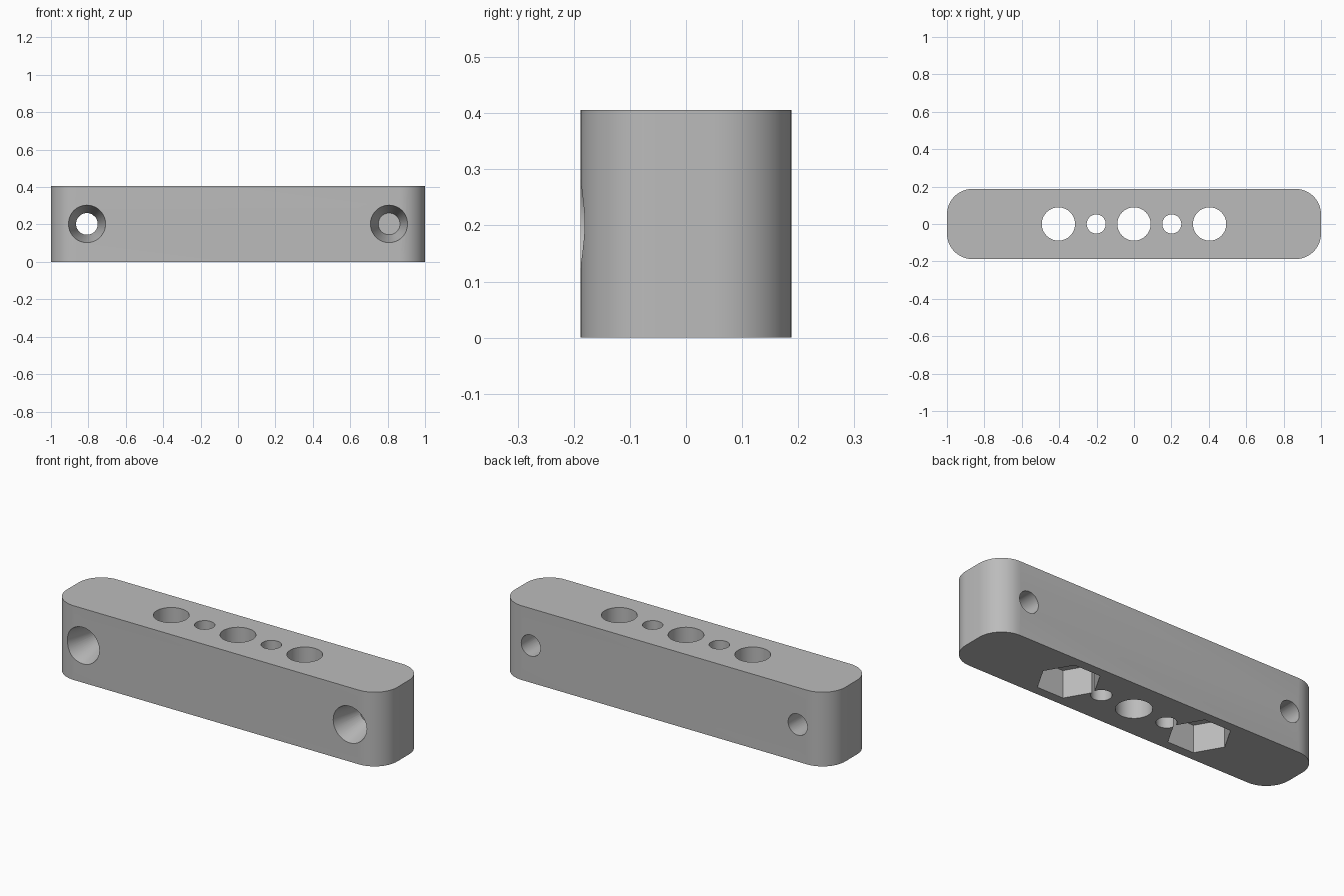
import bpy, bmesh, math
from mathutils import Matrix

cube = bpy.data.objects.get("Cube")
if cube:
    bpy.data.objects.remove(cube)

LENGTH, DEPTH, HEIGHT, CORNER = 2.0, 0.376, 0.406, 0.137

grey = bpy.data.materials.new("plain grey")
grey.use_nodes = True
grey.diffuse_color = (0.5, 0.5, 0.5, 1)
grey.node_tree.nodes["Principled BSDF"].inputs["Base Color"].default_value = (0.5, 0.5, 0.5, 1)


def add_object(name, bm):
    mesh = bpy.data.meshes.new(name)
    bm.normal_update()
    bm.to_mesh(mesh)
    bm.free()
    mesh.materials.append(grey)
    obj = bpy.data.objects.new(name, mesh)
    bpy.context.collection.objects.link(obj)
    return obj


# Bar: a box with its four upright edges rounded
bm = bmesh.new()
bmesh.ops.create_cube(bm, size=1)
bmesh.ops.scale(bm, vec=(LENGTH, DEPTH, HEIGHT), verts=bm.verts)
bmesh.ops.translate(bm, vec=(0, 0, HEIGHT / 2), verts=bm.verts)
upright = [e for e in bm.edges if abs(e.verts[0].co.z - e.verts[1].co.z) > 0.1]
bmesh.ops.bevel(bm, geom=upright, offset=CORNER, segments=12, profile=0.5, affect='EDGES')
bar = add_object("mounting_bar", bm)


def cut(name, start, r1, r2, length, sides=48, axis='Z'):
    """Cut a straight or tapered hole that runs from start along +z or +y."""
    bm = bmesh.new()
    bmesh.ops.create_cone(bm, cap_ends=True, segments=sides,
                          radius1=r1, radius2=r2, depth=length)
    bmesh.ops.translate(bm, vec=(0, 0, length / 2), verts=bm.verts)
    if sides == 6:  # corners point along the bar
        turn = math.atan2(bm.verts[:][0].co.y, bm.verts[:][0].co.x)
        bmesh.ops.rotate(bm, matrix=Matrix.Rotation(-turn, 3, 'Z'), verts=bm.verts)
    if axis == 'Y':
        bmesh.ops.rotate(bm, matrix=Matrix.Rotation(-math.pi / 2, 3, 'X'), verts=bm.verts)
    bmesh.ops.translate(bm, vec=start, verts=bm.verts)
    cutter = add_object(name, bm)
    cutter.hide_render = True
    mod = bar.modifiers.new(name, 'BOOLEAN')
    mod.operation, mod.solver, mod.object = 'DIFFERENCE', 'EXACT', cutter
    bpy.ops.object.modifier_apply(modifier=name)
    bpy.data.objects.remove(cutter)


bpy.ops.object.select_all(action='DESELECT')
bpy.context.view_layer.objects.active = bar
bar.select_set(True)

# Upright holes through the bar
cut("centre_hole", (0, 0, -0.1), 0.089, 0.089, 0.7)
for side in (-1, 1):
    cut("pin_hole", (side * 0.202, 0, -0.1), 0.051, 0.051, 0.7)
    cut("bolt_hole", (side * 0.404, 0, -0.1), 0.089, 0.089, 0.7)
    # Six-sided nut pocket in the underside
    cut("nut_pocket", (side * 0.404, 0, -0.1), 0.158, 0.158, 0.25, sides=6)
    # Screw hole from front to back, with a deep tapered mouth
    cut("screw_hole", (side * 0.808, -0.4, HEIGHT / 2), 0.058, 0.058, 0.8, axis='Y')
    taper = (0.1 - 0.058) / 0.17
    cut("screw_mouth", (side * 0.808, -DEPTH / 2 - 0.02, HEIGHT / 2),
        0.1 + 0.02 * taper, 0.058, 0.19, axis='Y')

bpy.ops.object.shade_smooth_by_angle(angle=math.radians(30))
